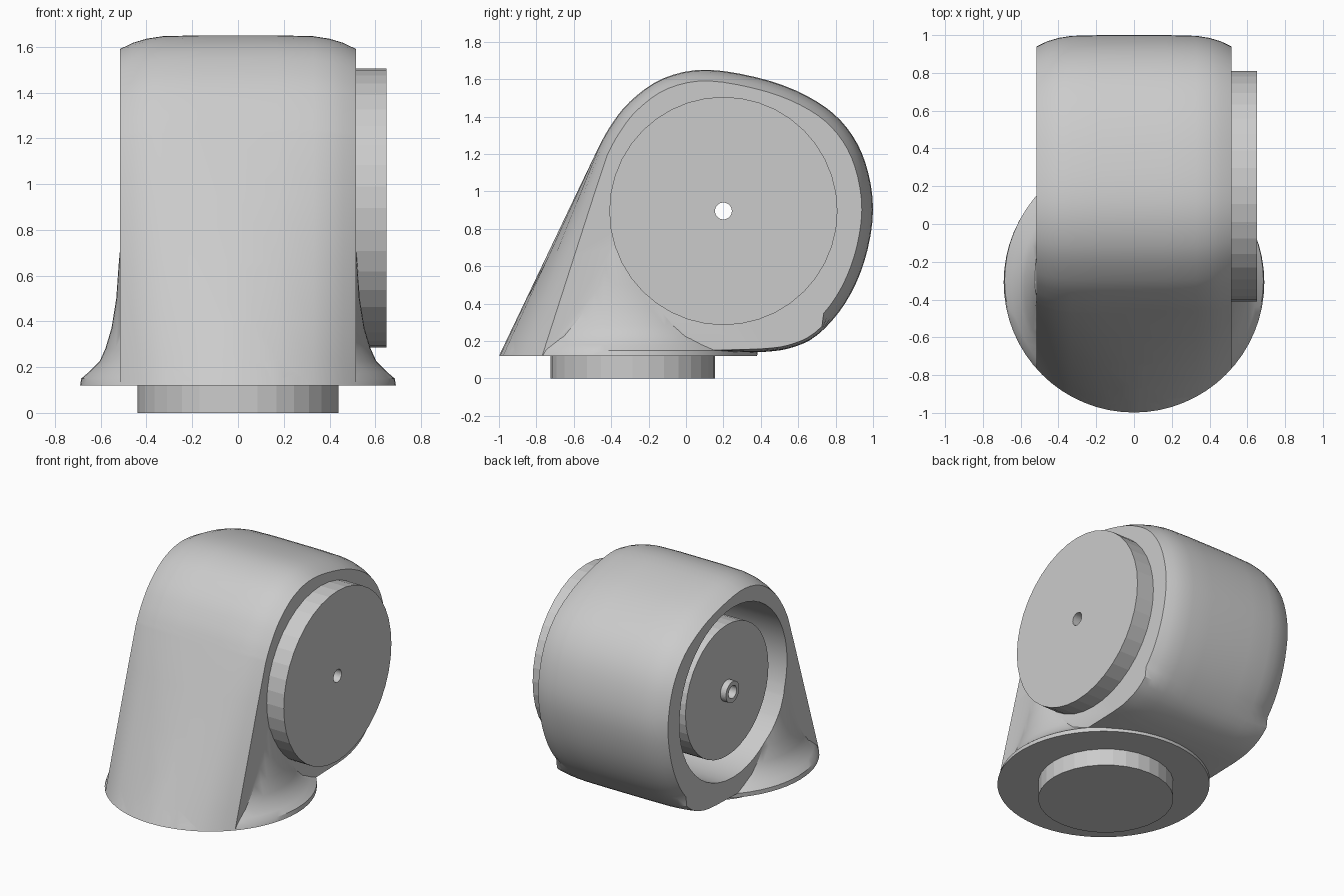
import bpy, bmesh, math

if "Cube" in bpy.data.objects:
    bpy.data.objects.remove(bpy.data.objects["Cube"])

AXIS = (0.2, 0.895)          # y, z of the sideways axle


def make_object(name, rings, cap=True, closed=False):
    """Skin a list of equal-length point rings into a mesh object."""
    bm = bmesh.new()
    vs = [[bm.verts.new(p) for p in r] for r in rings]
    n = len(vs[0])
    pairs = list(zip(vs, vs[1:])) + ([(vs[-1], vs[0])] if closed else [])
    for a, b in pairs:
        for i in range(n):
            j = (i + 1) % n
            bm.faces.new((a[i], a[j], b[j], b[i]))
    if cap and not closed:
        bm.faces.new(vs[0])
        bm.faces.new(vs[-1])
    bmesh.ops.recalc_face_normals(bm, faces=bm.faces)
    me = bpy.data.meshes.new(name)
    bm.to_mesh(me)
    bm.free()
    ob = bpy.data.objects.new(name, me)
    bpy.context.collection.objects.link(ob)
    return ob


def lathe_x(name, profile, n=40, closed=True):
    """Revolve (x, radius) points about the axle."""
    rings = []
    for x, r in profile:
        rings.append([(x, AXIS[0] + r * math.cos(2 * math.pi * i / n),
                       AXIS[1] + r * math.sin(2 * math.pi * i / n)) for i in range(n)])
    return make_object(name, rings, closed=closed)


def smooth_path(pts, steps=4):
    """Catmull-Rom through the points."""
    out = []
    for i in range(len(pts) - 1):
        p0, p1, p2 = pts[max(i - 1, 0)], pts[i], pts[i + 1]
        p3 = pts[min(i + 2, len(pts) - 1)]
        for s in range(steps):
            t = s / steps
            out.append(tuple(0.5 * (2 * b + (c - a) * t + (2 * a - 5 * b + 4 * c - d) * t * t
                                    + (3 * b - a - 3 * c + d) * t ** 3)
                             for a, b, c, d in zip(p0, p1, p2, p3)))
    return out + [pts[-1]]


def boolean(target, tool, op):
    m = target.modifiers.new(op.lower(), 'BOOLEAN')
    m.operation, m.object, m.solver = op, tool, 'EXACT'
    bpy.context.view_layer.objects.active = target
    bpy.ops.object.modifier_apply(modifier=m.name)
    bpy.data.objects.remove(tool)


# Housing: teardrop side outline with crowned edges
arc = smooth_path([(0.40, 0.14), (0.55, 0.16), (0.70, 0.23), (0.85, 0.40), (0.955, 0.63),
                   (1.0, 0.90), (0.96, 1.15), (0.86, 1.34), (0.70, 1.48), (0.45, 1.59),
                   (0.12, 1.65), (-0.12, 1.605), (-0.30, 1.48), (-0.41, 1.34), (-0.475, 1.22)])
slope = [(-1 + 0.477 * (z - 0.12), z) for z in (0.94, 0.66, 0.4, 0.24, 0.125)]
crown = [(0, 0), (0.17, 0), (0.33, 0.004), (0.40, 0.015), (0.46, 0.033), (0.515, 0.06)]
sections = [(-x, c) for x, c in crown[:0:-1]] + crown
rings = []
for x, c in sections:
    ring = []
    for y, z in arc:
        dy, dz = y - AXIS[0], z - AXIS[1]
        k = 1 - c / math.hypot(dy, dz)
        if z < 0.3:
            k = 1 - 0.3 * (1 - k)
        ring.append((x, AXIS[0] + dy * k, AXIS[1] + dz * k))
    for y, z in slope:       # the slope blends into the round foot
        t = (1.22 - z) / 1.1
        ring.append((x, y + c * (1 - t) + t * (0.69 - math.sqrt(0.69 ** 2 - x * x)), z))
    rings.append(ring)
housing = make_object("housing", rings)

# Flared round foot
rings = []
for z, w, back in [(0.12, 0.69, 0.38), (0.15, 0.685, 0.385), (0.18, 0.65, 0.34),
                   (0.225, 0.605, 0.29), (0.28, 0.58, 0.25), (0.37, 0.553, 0.2),
                   (0.5, 0.532, 0.12), (0.7, 0.518, 0.0), (0.85, 0.50, -0.1)]:
    front = -0.998 + 0.477 * (z - 0.12)
    cy, ry = (front + back) / 2, (back - front) / 2
    rings.append([(w * math.cos(a), cy + ry * math.sin(a), z)
                  for a in [2 * math.pi * i / 64 for i in range(64)]])
boolean(housing, make_object("foot_flare", rings), 'UNION')

# Round pocket on the left, with an axle bore through the right wall
boolean(housing, lathe_x("pocket_cutter", [(-0.8, 0.61), (0.3, 0.61), (0.3, 0.2), (0.7, 0.2)],
                         n=48, closed=False), 'DIFFERENCE')
bpy.ops.object.select_all(action='DESELECT')
housing.select_set(True)
bpy.context.view_layer.objects.active = housing
bpy.ops.object.shade_smooth_by_angle(angle=math.radians(30))

# Rotor: right-hand plate, inner drum and small hub, bored through
lathe_x("rotor", [(-0.51, 0.045), (-0.51, 0.075), (-0.465, 0.075), (-0.465, 0.47),
                  (0.29, 0.47), (0.29, 0.17), (0.50, 0.17), (0.50, 0.61),
                  (0.65, 0.61), (0.65, 0.045)])

# Mounting disc underneath
bpy.ops.mesh.primitive_cylinder_add(vertices=32, radius=0.44, depth=0.13,
                                    location=(0, -0.285, 0.065))
bpy.context.object.name = "mounting_disc"
